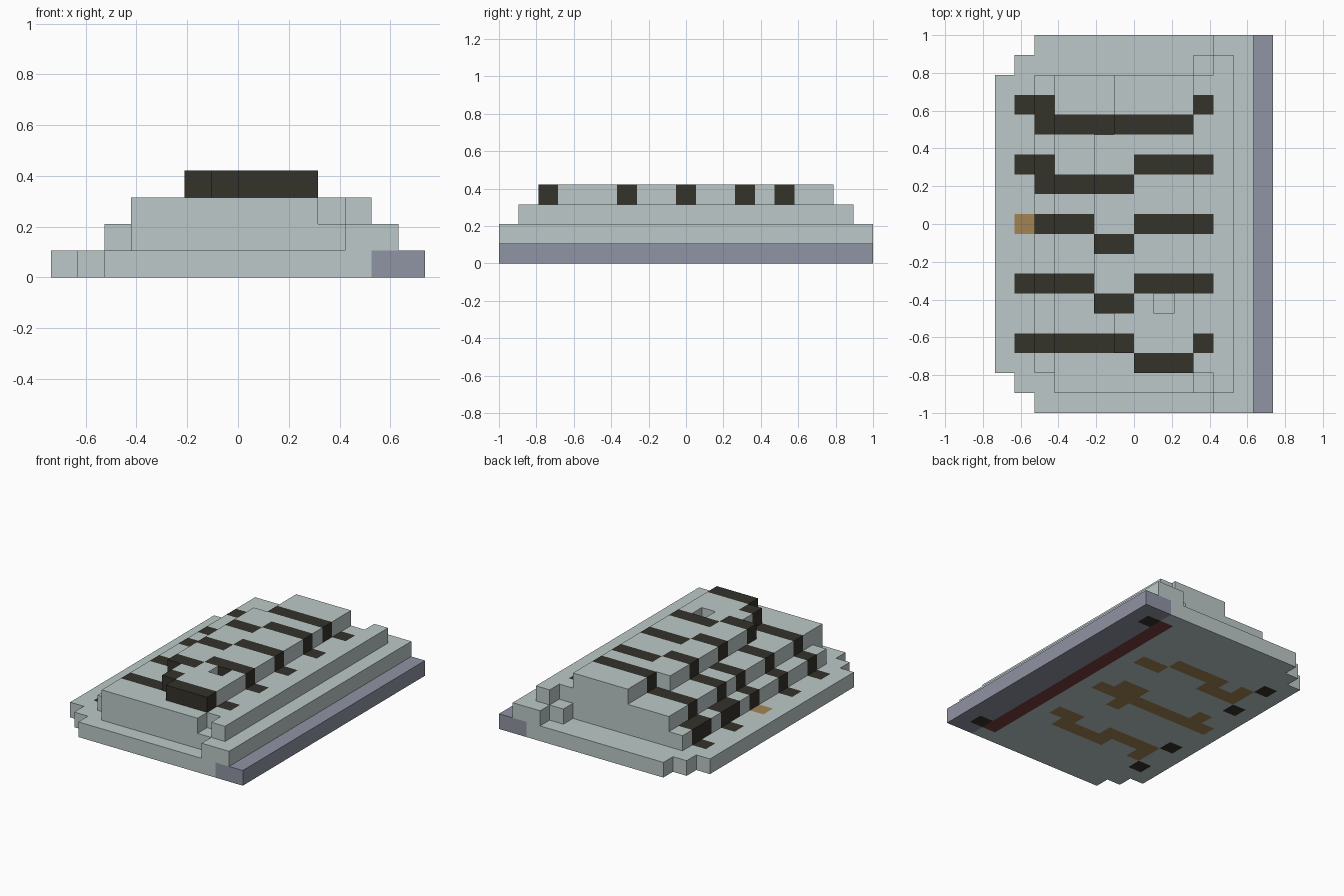
import bpy, bmesh
from mathutils import Vector

if "Cube" in bpy.data.objects:
    bpy.data.objects.remove(bpy.data.objects["Cube"])

U = 2 / 19            # block size: 14 x 19 x 4 blocks
NX, NY = 14, 19


def lin(c):
    c /= 255
    return c / 12.92 if c <= 0.04045 else ((c + 0.055) / 1.055) ** 2.4


COLOURS = {
    "pale_grey": (188, 201, 200),
    "slate_purple": (144, 148, 163),
    "near_black": (52, 50, 42),
    "ochre": (164, 132, 84),
    "dark_red": (122, 64, 60),
}
MATS = []
for name, rgb in COLOURS.items():
    m = bpy.data.materials.new(name)
    m.diffuse_color = (*[lin(c) for c in rgb], 1)
    m.use_nodes = True
    m.node_tree.nodes["Principled BSDF"].inputs["Base Color"].default_value = m.diffuse_color
    MATS.append(m)
GREY, PURPLE, BLACK, OCHRE, RED = range(5)


def cells(*rects):
    """Union of block rectangles (x0, x1, y0, y1), upper ends excluded."""
    return {(i, j) for x0, x1, y0, y1 in rects
            for i in range(x0, x1) for j in range(y0, y1)}


# Stepped layers, bottom to top
base = cells((0, 14, 2, 17), (1, 14, 1, 18), (2, 14, 0, 19))
lower = cells((2, 11, 2, 17), (3, 11, 1, 2), (10, 11, 17, 18), (11, 13, 0, 19))
middle = cells((3, 10, 1, 17), (10, 11, 2, 17), (11, 12, 1, 18))
upper = cells((7, 10, 2, 17), (6, 7, 3, 17), (5, 6, 5, 14)) - {(8, 5)}
LAYERS = [("base_slab", base), ("lower_deck", lower),
          ("middle_deck", middle), ("upper_deck", upper)]

# Dark stripes that drape over the steps
stripes = cells(
    (1, 3, 15, 16), (2, 10, 14, 15), (10, 11, 15, 16),
    (1, 3, 12, 13), (2, 7, 11, 12), (7, 11, 12, 13),
    (2, 5, 9, 10), (5, 7, 8, 9), (7, 11, 9, 10),
    (1, 5, 6, 7), (5, 7, 5, 6), (7, 11, 6, 7),
    (1, 7, 3, 4), (7, 10, 2, 3), (10, 11, 3, 4))
# Underside markings
tracks = cells(
    (8, 10, 13, 14), (4, 8, 14, 15), (2, 5, 13, 14), (2, 3, 14, 15),
    (1, 10, 9, 10), (7, 9, 10, 11), (2, 3, 10, 11), (7, 8, 8, 9),
    (8, 10, 5, 6), (5, 9, 4, 5), (2, 6, 5, 6), (2, 3, 4, 5))
red_strip = cells((11, 12, 1, 18))
studs = {(12, 1), (12, 17)}


def colour(i, j, k):
    c = (i, j)
    if k > 0:
        return BLACK if c in stripes else GREY
    if c in studs or (i == 1 and c in stripes):
        return BLACK
    if c in tracks:
        return OCHRE
    if c in red_strip and 0 < j < NY - 1:
        return RED
    return PURPLE if i >= 12 else GREY


def filled(i, j, k):
    return 0 <= k < len(LAYERS) and (i, j) in LAYERS[k][1]


def build_layer(k):
    """Make the exposed faces of one layer, merged where flat and one colour."""
    name, layer = LAYERS[k]
    bm = bmesh.new()
    for i, j in sorted(layer):
        centre = Vector((i + 0.5 - NX / 2, j + 0.5 - NY / 2, k + 0.5))
        for axis in range(3):
            for s in (-1, 1):
                n = Vector((0, 0, 0))
                n[axis] = s
                if filled(i + int(n.x), j + int(n.y), k + int(n.z)):
                    continue
                a = Vector((0, 0, 0))
                a[(axis + 1) % 3] = 0.5
                b = n.cross(a)
                mid = centre + n * 0.5
                f = bm.faces.new([bm.verts.new((mid + p) * U)
                                  for p in (-a - b, a - b, a + b, b - a)])
                f.material_index = colour(i, j, k)
    bmesh.ops.remove_doubles(bm, verts=bm.verts, dist=1e-4)
    bmesh.ops.dissolve_limit(bm, angle_limit=0.02, verts=bm.verts,
                             edges=bm.edges, delimit={'MATERIAL'})
    me = bpy.data.meshes.new(name)
    bm.to_mesh(me)
    bm.free()
    for m in MATS:
        me.materials.append(m)
    bpy.context.collection.objects.link(bpy.data.objects.new(name, me))


for k in range(len(LAYERS)):
    build_layer(k)
